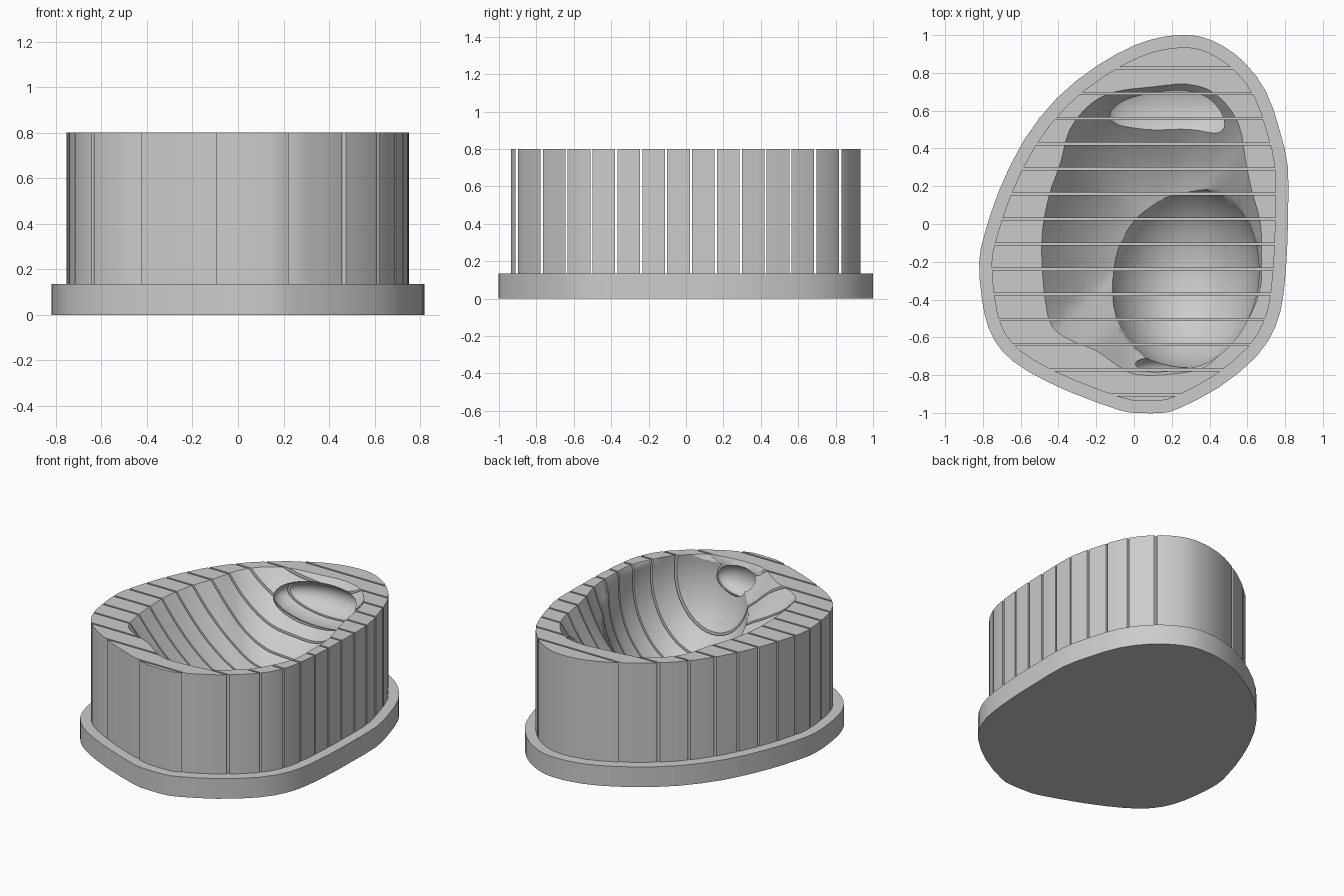
import bpy, bmesh, math
from mathutils import Vector

cube = bpy.data.objects.get("Cube")
if cube:
    bpy.data.objects.remove(cube, do_unlink=True)

BASE_TOP, TOP = 0.135, 0.8
SLOT_COUNT, SLOT_STEP, SLOT_WIDTH = 14, 0.133, 0.012

grey = bpy.data.materials.new("plain grey")
grey.use_nodes = True
grey.diffuse_color = (0.6, 0.6, 0.6, 1)
grey.node_tree.nodes["Principled BSDF"].inputs["Base Color"].default_value = (0.6, 0.6, 0.6, 1)

# Plan outlines, anticlockwise
FLANGE = [(.815, .05), (.815, .3), (.77, .5), (.7, .7), (.59, .85), (.475, .94), (.36, .99),
          (.26, 1), (.15, .99), (0, .945), (-.2, .835), (-.41, .665), (-.585, .44), (-.715, .175),
          (-.79, -.05), (-.82, -.2), (-.805, -.4), (-.77, -.55), (-.7, -.67), (-.57, -.775),
          (-.35, -.885), (-.08, -.985), (.02, -1), (.15, -1), (.24, -.975), (.45, -.865),
          (.65, -.7), (.75, -.54), (.79, -.38), (.81, -.15)]
HOLLOW = [(.67, 0), (.62, .19), (.59, .34), (.55, .54), (.43, .69), (.28, .74), (.09, .725),
          (-.1, .7), (-.23, .635), (-.34, .5), (-.39, .32), (-.455, .13), (-.49, -.13),
          (-.455, -.49), (-.365, -.6), (-.2, -.67), (-.08, -.755), (.03, -.8), (.24, -.79),
          (.38, -.755), (.48, -.66), (.59, -.53), (.665, -.36), (.675, -.2)]


def inset(points, distance):
    """Move every outline point inward along its averaged normal."""
    result = []
    for i, p in enumerate(points):
        before, after = Vector(points[i - 1]), Vector(points[(i + 1) % len(points)])
        along = (after - before).normalized()
        result.append(Vector(p) + Vector((-along.y, along.x)) * distance)
    return result


def smooth_loop(points, steps):
    """Closed spline through the outline points."""
    pts = [Vector(p) for p in points]
    n, result = len(pts), []
    for i in range(n):
        a, b, c, d = (pts[(i + k) % n] for k in (-1, 0, 1, 2))
        for s in range(steps):
            t = s / steps
            result.append(b + (c - a) * t / 2 + (2 * a - 5 * b + 4 * c - d) * t * t / 2
                          + (3 * b - a - 3 * c + d) * t ** 3 / 2)
    return result


def finish(bm, name):
    bmesh.ops.recalc_face_normals(bm, faces=bm.faces)
    mesh = bpy.data.meshes.new(name)
    bm.to_mesh(mesh)
    bm.free()
    mesh.materials.append(grey)
    obj = bpy.data.objects.new(name, mesh)
    bpy.context.collection.objects.link(obj)
    return obj


def loft(name, rings):
    """Skin a stack of equal rings and cap both ends."""
    bm = bmesh.new()
    loops = [[bm.verts.new(p) for p in ring] for ring in rings]
    count = len(loops[0])
    for low, high in zip(loops, loops[1:]):
        for i in range(count):
            j = (i + 1) % count
            bm.faces.new((low[i], low[j], high[j], high[i]))
    bm.faces.new(loops[0])
    bm.faces.new(loops[-1])
    return finish(bm, name)


def slab(name, outline, bottom, top):
    return loft(name, [[(p[0], p[1], z) for p in outline] for z in (bottom, top)])


def ellipsoid(name, centre, radii):
    bm = bmesh.new()
    bmesh.ops.create_uvsphere(bm, u_segments=48, v_segments=32, radius=1)
    bmesh.ops.scale(bm, vec=radii, verts=bm.verts)
    bmesh.ops.translate(bm, vec=centre, verts=bm.verts)
    return finish(bm, name)


def select_only(obj):
    bpy.ops.object.select_all(action="DESELECT")
    obj.select_set(True)
    bpy.context.view_layer.objects.active = obj


def cut(target, cutter):
    cutter.hide_render = True
    mod = target.modifiers.new("cut", "BOOLEAN")
    mod.operation, mod.solver, mod.object = "DIFFERENCE", "EXACT", cutter
    select_only(target)
    bpy.ops.object.modifier_apply(modifier=mod.name)
    bpy.data.objects.remove(cutter, do_unlink=True)


# Flange and block
outline = smooth_loop(FLANGE, 2)
flange = slab("base_flange", outline, 0, BASE_TOP)
block = slab("slotted_block", inset(outline, 0.066), BASE_TOP, TOP)

# Main hollow: the rim shrinks to a low point, with steeper walls at front left
rim = smooth_loop(HOLLOW, 3)
low_point = Vector((0.17, -0.04))
steep_side = Vector((0.7, -0.7))
rings = [[(p.x, p.y, TOP + 0.1) for p in rim]]
for k in range(15):
    shrink = 1 - k / 15
    ring = []
    for p in rim:
        arm = p - low_point
        power = 2 + 2 * max(0, arm.normalized().dot(steep_side))
        spot = low_point + arm * shrink
        ring.append((spot.x, spot.y, TOP - 0.46 * (1 - shrink ** power)))
    rings.append(ring)
cut(block, loft("hollow_cutter", rings))

# Deeper bowl and the undercut pockets at both ends
cut(block, ellipsoid("bowl_cutter", (0.25, -0.25, 0.7), (0.415, 0.52, 0.53)))
cut(block, ellipsoid("back_pocket_cutter", (0.2, 0.61, 0.66), (0.34, 0.19, 0.12)))
cut(block, ellipsoid("front_pocket_cutter", (0.14, -0.78, 0.67), (0.17, 0.08, 0.1)))

# Parallel slots through the whole block
bm = bmesh.new()
for i in range(SLOT_COUNT):
    y = (i - (SLOT_COUNT - 1) / 2) * SLOT_STEP - 0.04
    box = bmesh.ops.create_cube(bm, size=1)["verts"]
    bmesh.ops.scale(bm, vec=(3, SLOT_WIDTH, 1), verts=box)
    bmesh.ops.translate(bm, vec=(0, y, BASE_TOP + 0.4), verts=box)
cut(block, finish(bm, "slot_cutter"))

# Smooth walls with crisp edges
for obj in (flange, block):
    select_only(obj)
    bpy.ops.object.shade_smooth_by_angle(angle=math.radians(30))
